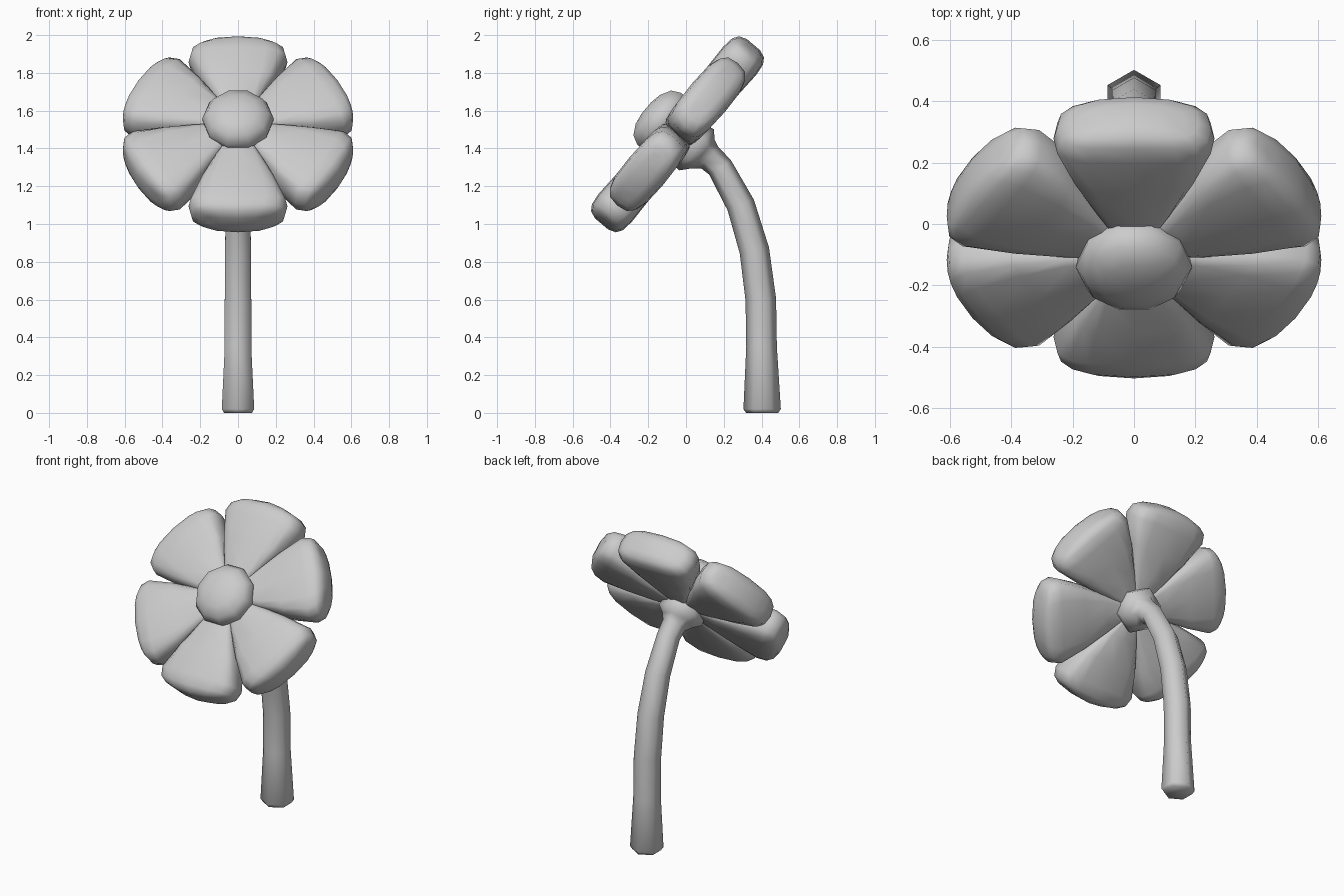
import bpy, bmesh, math
from mathutils import Matrix, Vector

cube = bpy.data.objects.get("Cube")
if cube:
    bpy.data.objects.remove(cube)

grey = bpy.data.materials.new("plain_grey")
grey.use_nodes = True
colour = (0.6, 0.6, 0.6, 1)
grey.diffuse_color = colour
grey.node_tree.nodes["Principled BSDF"].inputs["Base Color"].default_value = colour

# Frame of the tilted flower head: local z points out of the bloom
HEAD = Matrix.Translation((0, -0.045, 1.475)) @ Matrix.Rotation(math.radians(49.75), 4, "X")


def loft(name, rings, matrix, sharp):
    """Skin a list of closed rings, cap both ends with strips and shade smooth."""
    bm = bmesh.new()
    loops = [[bm.verts.new(p) for p in ring] for ring in rings]
    n = len(loops[0])
    for a, b in zip(loops, loops[1:]):
        for i in range(n):
            j = (i + 1) % n
            bm.faces.new((a[i], a[j], b[j], b[i]))
    for ring in (loops[0], loops[-1]):
        for i in range(n // 2):
            strip = (ring[i], ring[i + 1], ring[n - i - 1], ring[-i])
            bm.faces.new(list(dict.fromkeys(strip)))
    bmesh.ops.recalc_face_normals(bm, faces=bm.faces)
    mesh = bpy.data.meshes.new(name)
    bm.to_mesh(mesh)
    bm.free()
    mesh.materials.append(grey)
    obj = bpy.data.objects.new(name, mesh)
    obj.matrix_world = matrix
    bpy.context.collection.objects.link(obj)
    bpy.ops.object.select_all(action="DESELECT")
    obj.select_set(True)
    bpy.context.view_layer.objects.active = obj
    bpy.ops.object.shade_smooth_by_angle(angle=math.radians(sharp))


def soft_power(value, power):
    return math.copysign(abs(value) ** power, value)


def petal_ring(reach, width, thick, bow, power):
    """Rounded-rectangle section across a petal, bowed outwards in the middle."""
    ring = []
    for i in range(16):
        a = math.tau * i / 16
        c = soft_power(math.cos(a), power)
        s = soft_power(math.sin(a), power)
        ring.append((c * width, reach + bow * (1 - c * c), s * thick))
    return ring


# Six wedge petals: distance from centre, half width, half thickness, bow, squareness
petal_profile = [(0.03, 0.03, 0.092, 0, 0.4), (0.2, 0.124, 0.102, 0, 0.4),
                 (0.35, 0.2, 0.11, 0, 0.5), (0.5, 0.262, 0.115, 0.01, 0.6),
                 (0.555, 0.25, 0.107, 0.02, 0.65), (0.583, 0.21, 0.086, 0.024, 0.65),
                 (0.594, 0.165, 0.045, 0.028, 0.65)]
for k in range(6):
    loft(f"petal_{k + 1}", [petal_ring(*p) for p in petal_profile],
         HEAD @ Matrix.Rotation(math.tau * k / 6, 4, "Z"), 60)


def disc_ring(radius, height, sides):
    return [(radius * math.cos(math.tau * i / sides),
             radius * math.sin(math.tau * i / sides), height) for i in range(sides)]


# Domed flower centre
dome_profile = [(0.16, 0.03), (0.182, 0.09), (0.19, 0.125),
                (0.163, 0.175), (0.105, 0.205), (0.04, 0.216)]
loft("flower_centre", [disc_ring(r, h, 10) for r, h in dome_profile], HEAD, 60)

# Six-sided stem flaring into the cup behind the petals: y, z, radius
stem_path = [(0.403, 0, 0.085), (0.403, 0.02, 0.099), (0.4, 0.35, 0.081),
             (0.396, 0.6, 0.081), (0.362, 0.86, 0.079), (0.29, 1.1, 0.075),
             (0.18, 1.3, 0.069), (0.125, 1.352, 0.073), (0.087, 1.37, 0.1),
             (0.055, 1.393, 0.143), (0.0, 1.437, 0.13)]
points = [Vector((0, y, z)) for y, z, r in stem_path]
out = HEAD.to_3x3() @ Vector((0, 0, 1))
across = Vector((1, 0, 0))
rings = []
for i, (p, (y, z, radius)) in enumerate(zip(points, stem_path)):
    if i < 2:
        along = Vector((0, 0, 1))
    elif i >= len(points) - 3:
        along = out
    else:
        along = (points[i + 1] - points[i - 1]).normalized()
    depth = along.cross(across)
    rings.append([p + radius * (depth * math.cos(math.tau * k / 6)
                                + across * math.sin(math.tau * k / 6)) for k in range(6)])
loft("stem", rings, Matrix.Identity(4), 65)
